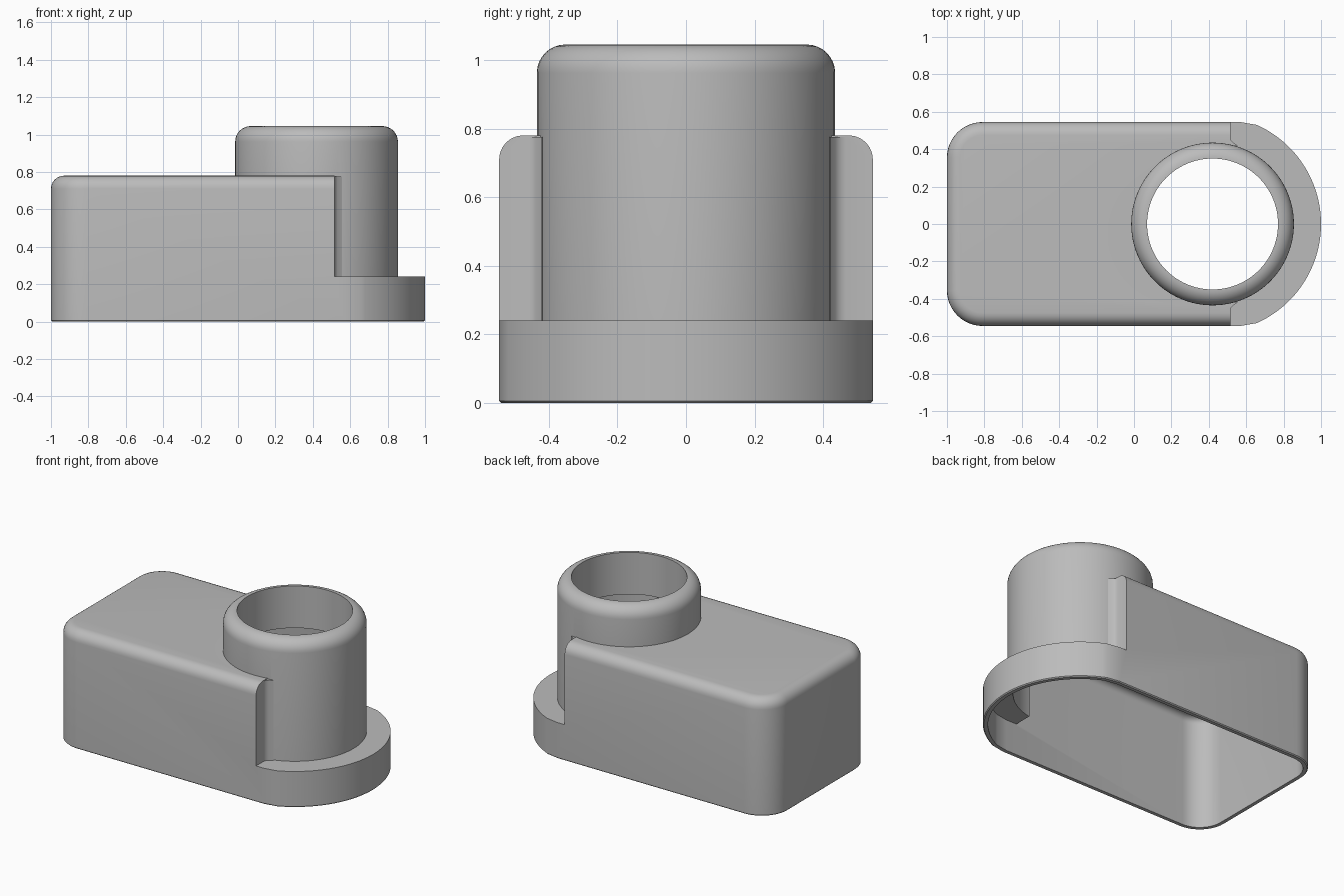
import bpy, bmesh
from math import sin, cos, radians, sqrt, asin, pi

cube = bpy.data.objects.get("Cube")
if cube:
    bpy.data.objects.remove(cube, do_unlink=True)

CX = 0.42       # axis of the tube
WALL = 0.03     # shell thickness
STEP_X, STEP_Z = 0.515, 0.24

grey = bpy.data.materials.new("plain grey")
grey.use_nodes = True
grey.diffuse_color = (0.5, 0.5, 0.5, 1)
grey.node_tree.nodes["Principled BSDF"].inputs["Base Color"].default_value = (0.5, 0.5, 0.5, 1)


def arc(x, y, r, a0, a1, n):
    angles = [radians(a0 + (a1 - a0) * i / n) for i in range(n + 1)]
    return [(x + r * cos(a), y + r * sin(a)) for a in angles]


def finish(name, bm):
    bmesh.ops.recalc_face_normals(bm, faces=bm.faces[:])
    mesh = bpy.data.meshes.new(name)
    bm.to_mesh(mesh)
    bm.free()
    mesh.materials.append(grey)
    obj = bpy.data.objects.new(name, mesh)
    bpy.context.collection.objects.link(obj)
    return obj


def prism(name, outline, z0, z1, top_round=0, foot_chamfer=0):
    bm = bmesh.new()
    base = bm.faces.new([bm.verts.new((x, y, z0)) for x, y in outline])
    moved = bmesh.ops.extrude_face_region(bm, geom=[base], use_keep_orig=True)["geom"]
    for v in moved:
        if isinstance(v, bmesh.types.BMVert):
            v.co.z = z1
    bmesh.ops.recalc_face_normals(bm, faces=bm.faces[:])
    for z, size, segs in ((z1, top_round, 6), (z0, foot_chamfer, 1)):
        if size:
            rim = [e for e in bm.edges if all(abs(v.co.z - z) < 1e-5 for v in e.verts)]
            bmesh.ops.bevel(bm, geom=rim, offset=size, segments=segs, profile=0.5, affect='EDGES')
    return finish(name, bm)


def lathe(name, profile, steps=96):
    bm = bmesh.new()
    rings = [[bm.verts.new((x, y, z)) for x, y in arc(CX, 0, r, 0, 360, steps)[:-1]]
             for r, z in profile]
    for a, b in zip(rings, rings[1:]):
        for i in range(steps):
            j = (i + 1) % steps
            bm.faces.new((a[i], a[j], b[j], b[i]))
    bm.faces.new(rings[0])
    bm.faces.new(rings[-1])
    return finish(name, bm)


def combine(target, tool, operation):
    mod = target.modifiers.new(operation.lower(), 'BOOLEAN')
    mod.operation, mod.solver, mod.object = operation, 'EXACT', tool
    bpy.ops.object.select_all(action='DESELECT')
    bpy.context.view_layer.objects.active = target
    target.select_set(True)
    bpy.ops.object.modifier_apply(modifier=mod.name)
    bpy.data.objects.remove(tool, do_unlink=True)


def footprint(inset):
    # Straight sides, two rounded corners and a round nose about the tube axis
    half, corner, nose = 0.545 - inset, 0.19 - inset, 0.58 - inset
    cx, cy = -1 + inset + corner, half - corner
    meet = asin(half / nose) * 180 / pi
    start = CX + nose * cos(radians(meet)) - 0.05
    return ([(start, -half)] + arc(CX, 0, nose, -meet + 4, meet - 4, 48) + [(start, half)]
            + arc(cx, cy, corner, 90, 180, 12) + arc(cx, -cy, corner, 180, 270, 12))


def step_block(x, z):
    return prism("step_cutter", [(x, -1), (2, -1), (2, 1), (x, 1)], z, 2)


# Outer body with a low nose
housing = prism("housing", footprint(0), 0, 0.78, top_round=0.07, foot_chamfer=0.006)
combine(housing, step_block(STEP_X, STEP_Z), 'DIFFERENCE')

# Small fillets where the step meets the tube
for side in (-1, 1):
    outline = [(0.49, 0.47), (STEP_X, 0.465), (0.52, 0.447), (0.532, 0.435), (0.555, 0.42), (0.49, 0.415)]
    combine(housing, prism("fillet", [(x, side * y) for x, y in outline], 0.2, 0.775), 'UNION')

# Tube with a rounded rim
rim = 0.083
tube = lathe("tube", [(0.435, 0.1)] + arc(0.435 - rim, 1.045 - rim, rim, 0, 90, 8))
combine(housing, tube, 'UNION')

# Hollow inside, open at the bottom
cavity = prism("cavity", footprint(WALL), -0.2, 0.75, top_round=0.04)
combine(cavity, step_block(STEP_X - WALL, STEP_Z - WALL), 'DIFFERENCE')
combine(housing, cavity, 'DIFFERENCE')

# Wide bore below, narrower mouth above
combine(housing, lathe("wide_bore", [(0.4, -0.3), (0.4, 0.765)]), 'DIFFERENCE')
combine(housing, lathe("mouth", [(0.35, -0.4), (0.35, 1.3)]), 'DIFFERENCE')

bpy.context.view_layer.objects.active = housing
housing.select_set(True)
bpy.ops.object.shade_smooth_by_angle(angle=radians(32))
